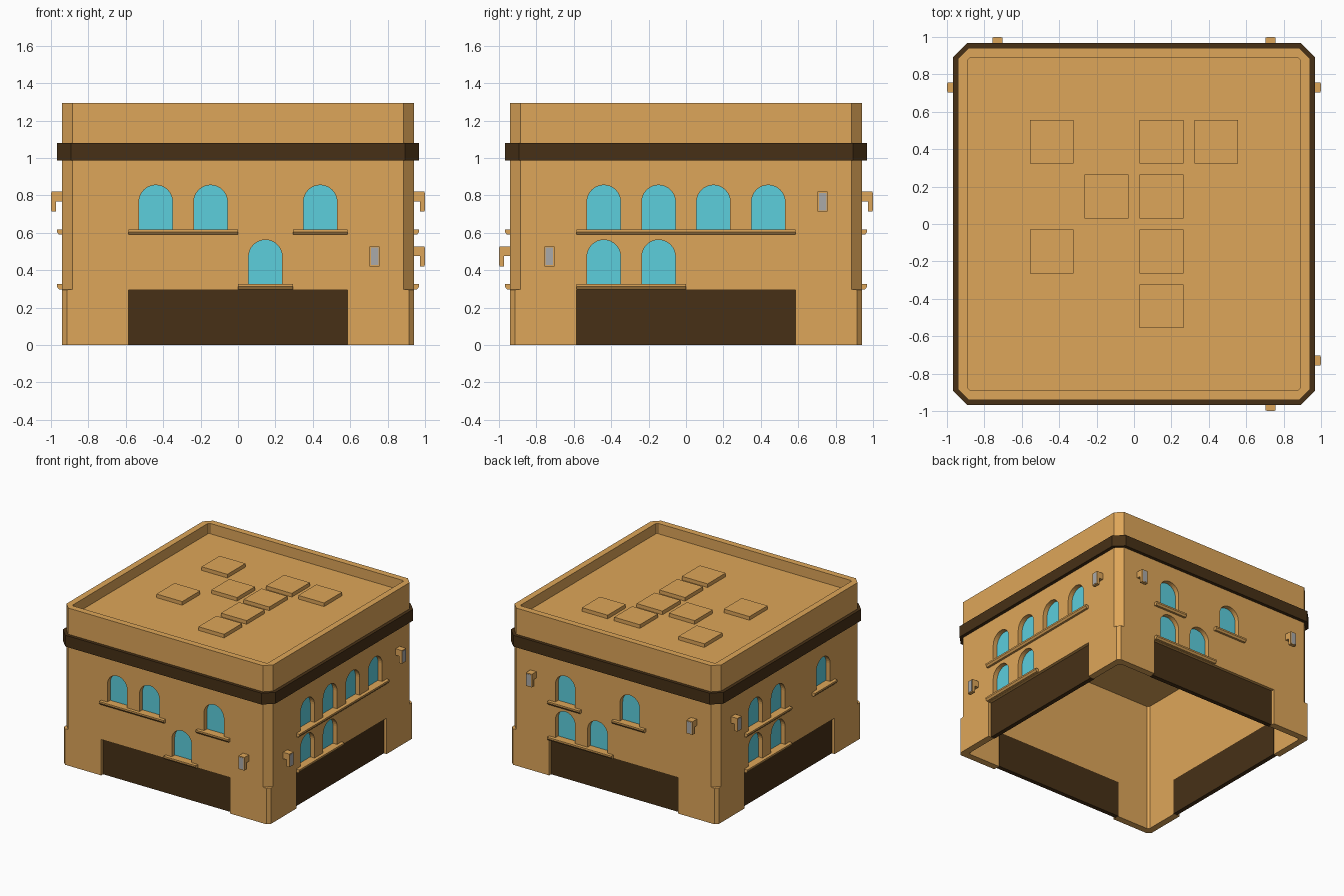
import bpy, bmesh, math

if "Cube" in bpy.data.objects:
    bpy.data.objects.remove(bpy.data.objects["Cube"])

U = 0.293            # grid unit for windows, doors and roof tiles
W = 0.94             # half width of the outer walls


def material(name, rgb):
    m = bpy.data.materials.new(name)
    m.diffuse_color = (*rgb, 1)
    m.use_nodes = True
    m.node_tree.nodes["Principled BSDF"].inputs["Base Color"].default_value = m.diffuse_color
    return m


TAN = material("tan", (0.73, 0.38, 0.10))
BROWN = material("brown", (0.063, 0.03, 0.008))
CYAN = material("cyan", (0.107, 0.62, 0.72))
GREY = material("grey", (0.4, 0.4, 0.4))


def finish(bm, name, mat=None):
    bmesh.ops.recalc_face_normals(bm, faces=bm.faces)
    me = bpy.data.meshes.new(name)
    bm.to_mesh(me)
    bm.free()
    ob = bpy.data.objects.new(name, me)
    bpy.context.collection.objects.link(ob)
    if mat:
        me.materials.append(mat)
    return ob


def octagon(h, cut):
    a = h - cut
    return [(a, -h), (h, -a), (h, a), (a, h), (-a, h), (-h, a), (-h, -a), (-a, -h)]


def loft(name, levels, mat, closed=False):
    """Loft chamfered squares given as (half size, corner cut, z)."""
    bm = bmesh.new()
    rings = [[bm.verts.new((x, y, z)) for x, y in octagon(h, c)] for h, c, z in levels]
    pairs = list(zip(rings, rings[1:]))
    if closed:
        pairs.append((rings[-1], rings[0]))
    else:
        bm.faces.new(rings[0])
        bm.faces.new(rings[-1])
    for a, b in pairs:
        for i in range(8):
            j = (i + 1) % 8
            bm.faces.new((a[i], a[j], b[j], b[i]))
    return finish(bm, name, mat)


def prism(bm, a, b):
    """Bridge two matching outlines into a capped solid."""
    va, vb = [bm.verts.new(p) for p in a], [bm.verts.new(p) for p in b]
    bm.faces.new(va)
    bm.faces.new(vb)
    for i in range(len(va)):
        j = (i + 1) % len(va)
        bm.faces.new((va[i], va[j], vb[j], vb[i]))


def on_wall(k, u, d, z):
    """Wall coordinates (along, outward, up) for wall k: front, right, back, left."""
    return [(u, -d, z), (d, u, z), (-u, d, z), (-d, -u, z)][k]


def plate(bm, k, outline, d0, d1):
    prism(bm, *[[on_wall(k, u, d, z) for u, z in outline] for d in (d0, d1)])


def extrude_along(bm, k, profile, u0, u1):
    prism(bm, *[[on_wall(k, u, d, z) for d, z in profile] for u in (u0, u1)])


def rect(u0, u1, z0, z1):
    return [(u0, z0), (u1, z0), (u1, z1), (u0, z1)]


def arch(u, z, r=0.09, spring=0.147):
    arc = [(u + r * math.cos(t * math.pi / 16), z + spring + r * math.sin(t * math.pi / 16))
           for t in range(17)]
    return [(u - r, z), (u + r, z)] + arc


def col(i):
    return (i - 1.5) * U


def runs(cols):
    """Group neighbouring columns so they share one sill."""
    out = []
    for c in cols:
        if out and out[-1][1] == c - 1:
            out[-1][1] = c
        else:
            out.append([c, c])
    return out


# Per wall: upper window columns, lower window columns, lamps (along, bottom z)
LOW, HIGH = 0.42, 0.713
WALLS = [
    ([0, 1, 3], [2], [(0.73, LOW)]),
    ([0, 1, 2, 3], [0, 1], [(-0.73, LOW), (0.73, HIGH)]),
    ([0, 2], [0, 1], [(-0.73, HIGH), (0.73, HIGH)]),
    ([0, 1, 3], [0, 1], [(-0.73, HIGH)]),
]

# Hollow body: ceiling, inside wall, outside wall, parapet, sunken roof
body = loft("walls", [
    (0.885, 0.015, 1.06), (0.885, 0.015, 0), (W, 0.025, 0), (W, 0.025, 0.295),
    (W, 0.055, 0.297), (W, 0.055, 1.295), (0.888, 0.01, 1.295), (0.888, 0.01, 1.21)], TAN)

# Cornice band
loft("cornice_band", [(0.93, 0.05, 0.987), (0.967, 0.075, 0.987),
                      (0.967, 0.075, 1.08), (0.93, 0.05, 1.08)], BROWN, closed=True)

cut, glass, sills, doors, lamps, lenses = [bmesh.new() for _ in range(6)]
for k, (upper, lower, lights) in enumerate(WALLS):
    # Doors
    plate(cut, k, rect(-2 * U, 2 * U, -0.1, 0.295), 0.86, 1.0)
    plate(doors, k, rect(-2 * U, 2 * U, 0, 0.295), 0.88, 0.915)
    # Windows and sills
    for cols, z in ((upper, 0.618), (lower, 0.325)):
        for c in cols:
            plate(cut, k, arch(col(c), z), 0.90, 1.0)
            plate(glass, k, arch(col(c), z), 0.895, 0.902)
        for a, b in runs(cols):
            profile = [(0.93, z), (0.968, z), (0.968, z - 0.013), (0.957, z - 0.028), (0.93, z - 0.028)]
            extrude_along(sills, k, profile, col(a) - U / 2, col(b) + U / 2)
    # Wall lamps: hooked bracket with a grey lens
    for u, z in lights:
        hook = [(0.93, z + 0.055), (0.972, z + 0.055), (0.972, z), (0.998, z),
                (0.998, z + 0.108), (0.93, z + 0.108)]
        extrude_along(lamps, k, hook, u - 0.027, u + 0.027)
        plate(lenses, k, rect(u - 0.02, u + 0.02, z + 0.007, z + 0.101), 0.99, 1.0)

# Cut the openings
cutter = finish(cut, "opening_cutter")
cutter.hide_render = True
mod = body.modifiers.new("openings", 'BOOLEAN')
mod.operation, mod.solver, mod.object = 'DIFFERENCE', 'EXACT', cutter
bpy.context.view_layer.objects.active = body
bpy.ops.object.modifier_apply(modifier=mod.name)
bpy.data.objects.remove(cutter)

finish(glass, "window_glass", CYAN)
finish(sills, "window_sills", TAN)
finish(doors, "door_panels", BROWN)
finish(lamps, "wall_lamps", TAN)
finish(lenses, "lamp_lenses", GREY)

# Raised roof tiles
tiles = bmesh.new()
for i, j in [(0, 3), (2, 3), (3, 3), (1, 2), (2, 2), (0, 1), (2, 1), (2, 0)]:
    x, y, r = col(i), col(j), 0.117
    square = [(x - r, y - r), (x + r, y - r), (x + r, y + r), (x - r, y + r)]
    prism(tiles, *[[(px, py, z) for px, py in square] for z in (1.2, 1.24)])
finish(tiles, "roof_tiles", TAN)
